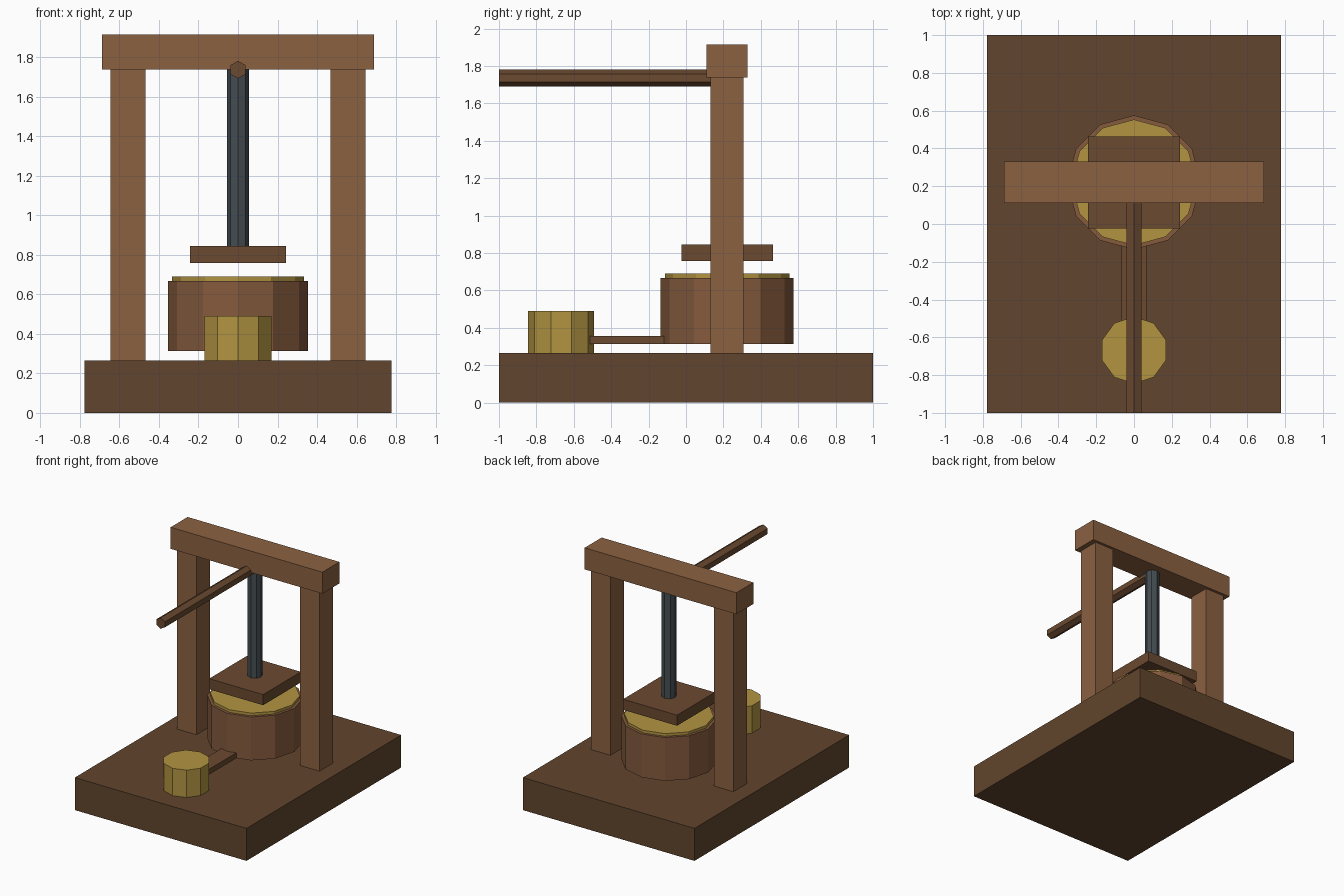
import bpy
from math import radians

if "Cube" in bpy.data.objects:
    bpy.data.objects.remove(bpy.data.objects["Cube"])


def material(name, rgb):
    m = bpy.data.materials.new(name)
    m.diffuse_color = (*rgb, 1)
    m.use_nodes = True
    m.node_tree.nodes["Principled BSDF"].inputs["Base Color"].default_value = m.diffuse_color
    return m


dark_wood = material("dark wood", (0.120, 0.060, 0.026))
mid_wood = material("mid wood", (0.145, 0.067, 0.030))
light_wood = material("light wood", (0.260, 0.120, 0.053))
barrel_wood = material("barrel wood", (0.235, 0.103, 0.047))
iron = material("dark iron", (0.060, 0.075, 0.085))
yellow = material("yellow", (0.445, 0.295, 0.053))


def finish(name, mat):
    ob = bpy.context.object
    ob.name = name
    ob.data.materials.append(mat)
    return ob


def box(name, lo, hi, mat):
    """Box between two opposite corners."""
    centre = [(a + b) / 2 for a, b in zip(lo, hi)]
    bpy.ops.mesh.primitive_cube_add(size=1, location=centre)
    bpy.context.object.scale = [b - a for a, b in zip(lo, hi)]
    return finish(name, mat)


def cylinder(name, sides, r, y, z0, z1, mat):
    """Upright flat-sided cylinder on the centre plane."""
    bpy.ops.mesh.primitive_cylinder_add(
        vertices=sides, radius=r, depth=z1 - z0, location=(0, y, (z0 + z1) / 2))
    return finish(name, mat)


PRESS_Y = 0.22

# Base and frame
box("base", (-0.777, -1, 0), (0.777, 1, 0.266), dark_wood)
for side, x in (("left", -0.557), ("right", 0.557)):
    box(side + "_post", (x - 0.088, PRESS_Y - 0.088, 0.266),
        (x + 0.088, PRESS_Y + 0.088, 1.738), light_wood)
box("top_beam", (-0.687, PRESS_Y - 0.11, 1.738), (0.687, PRESS_Y + 0.11, 1.914), light_wood)

# Screw, pressing plate and lever
cylinder("screw", 8, 0.055, PRESS_Y, 0.80, 1.75, iron)
box("press_plate", (-0.244, PRESS_Y - 0.244, 0.758), (0.244, PRESS_Y + 0.244, 0.845), mid_wood)
bpy.ops.mesh.primitive_cylinder_add(
    vertices=6, radius=0.045, depth=1.21, location=(0, -0.395, 1.736),
    rotation=(radians(90), 0, 0))
finish("lever", mid_wood)

# Tub with its filling
cylinder("tub", 12, 0.355, PRESS_Y, 0.313, 0.668, barrel_wood)
cylinder("filling", 12, 0.333, PRESS_Y, 0.60, 0.690, yellow)

# Spout and collecting pot
box("spout", (-0.067, -0.52, 0.313), (0.067, -0.08, 0.357), mid_wood)
cylinder("collecting_pot", 10, 0.177, -0.668, 0.266, 0.490, yellow)
